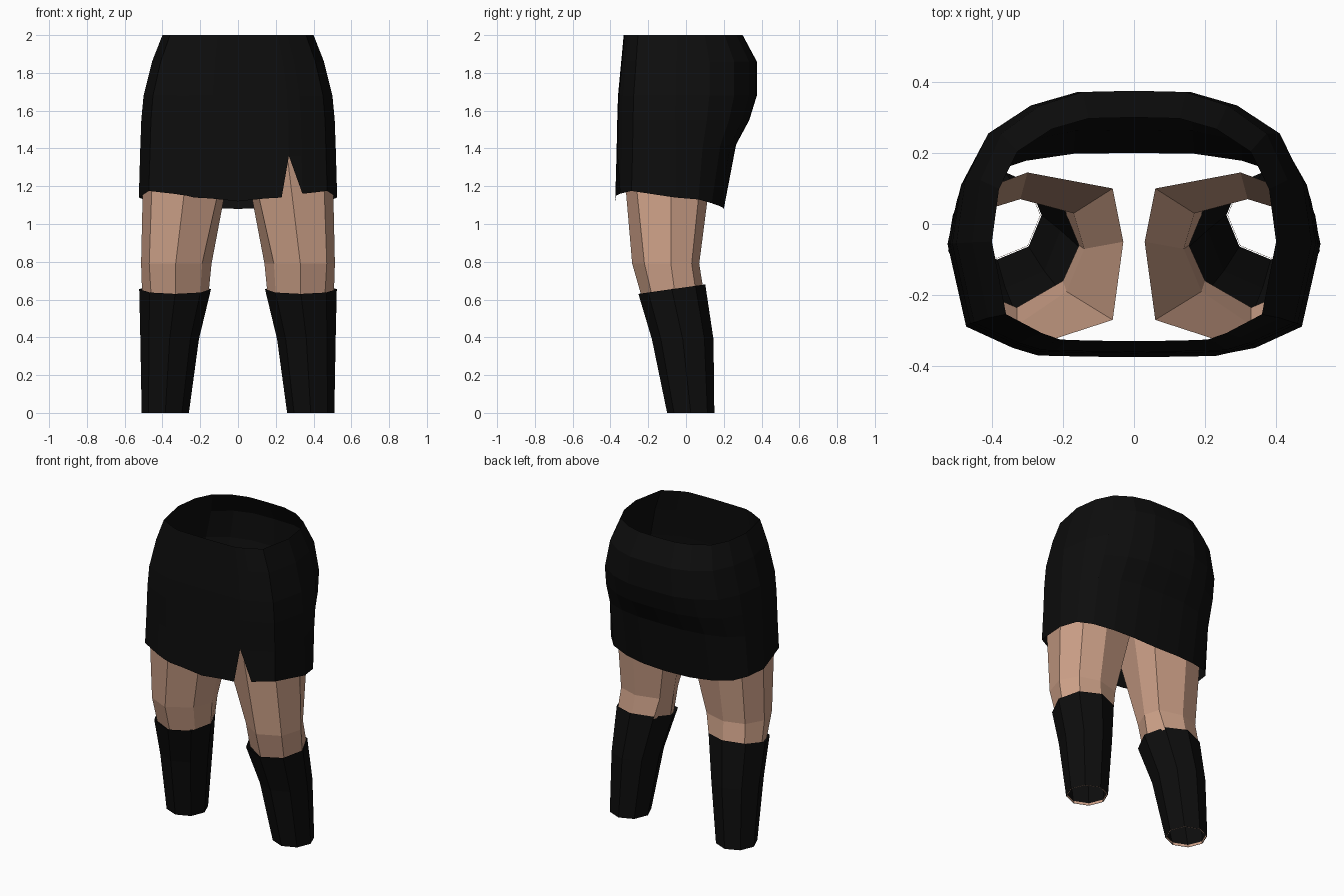
import bpy
from math import cos, sin, pi

if "Cube" in bpy.data.objects:
    bpy.data.objects.remove(bpy.data.objects["Cube"])


def material(name, rgb):
    m = bpy.data.materials.new(name)
    m.diffuse_color = (*rgb, 1)
    m.use_nodes = True
    m.node_tree.nodes["Principled BSDF"].inputs["Base Color"].default_value = m.diffuse_color
    return m


BLACK = material("black cloth", (0.004, 0.004, 0.004))
SKIN = material("skin", (0.62, 0.36, 0.25))


def build(name, verts, faces, mat, mirror=False):
    me = bpy.data.meshes.new(name)
    me.from_pydata(verts, [], faces)
    me.materials.append(mat)
    ob = bpy.data.objects.new(name, me)
    bpy.context.collection.objects.link(ob)
    if mirror:
        ob.modifiers.new("mirror", 'MIRROR').use_mirror_merge = False
    return ob


def tube_faces(rings, n):
    # rings run top to bottom, points counter-clockwise seen from above
    return [(r * n + i, (r + 1) * n + i, (r + 1) * n + (i + 1) % n, r * n + (i + 1) % n)
            for r in range(rings - 1) for i in range(n)]


def tube(name, rings, mat):
    n = len(rings[0])
    return build(name, [p for r in rings for p in r], tube_faces(len(rings), n), mat, True)


def octagon(cx, cy, rx, ry, z, tilt=0.0):
    return [(cx + rx * cos(a), cy + ry * sin(a), z + tilt * sin(a))
            for a in (pi + i * pi / 4 for i in range(8))]


# Skirt: half outline (x, y, hem height), front centre to back centre
half = [(0, -1, 1.12), (.27, -.995, 1.135), (.44, -.99, 1.14), (.52, -.985, 1.15),
        (.65, -.93, 1.16), (.9, -.77, 1.175), (1, -.15, 1.14), (.95, .33, 1.13),
        (.82, .68, 1.11), (.58, .89, 1.095), (.32, .99, 1.085), (0, 1, 1.08)]
outline = half + [(-x, y, z) for x, y, z in half[-2:0:-1]]
# height, half width, front depth, back depth
levels = [(2, .40, .33, .30), (1.86, .455, .343, .375), (1.68, .50, .36, .375),
          (1.55, .512, .364, .335), (1.39, .518, .368, .265), (None, .525, .375, .20)]
verts = []
for z, w, front, back in levels:
    for x, y, hem in outline:
        zz = hem if z is None else z + (.03 * y if z == 1.39 else 0)
        verts.append((x * w, y * (front if y < 0 else back), zz))
n = len(outline)
faces = tube_faces(len(levels), n)
# Slit: two hem quads become triangles
top, low = 4 * n, 5 * n
faces[top + 2] = (top + 2, low + 2, top + 3)
faces[top + 3] = (top + 3, low + 4, top + 4)
build("skirt", verts, faces, BLACK)

# Thighs, open at both ends
thigh = [
    (1.37, 0, [(.03, -.05), (.06, -.27), (.26, -.335), (.45, -.28),
               (.50, -.08), (.45, .09), (.30, .145), (.06, .10)]),
    (.79, 0, [(.14, -.07), (.19, -.19), (.33, -.285), (.47, -.22),
              (.513, -.08), (.45, .03), (.32, .07), (.17, .03)]),
    (.64, .15, [(.155, -.06), (.20, -.16), (.33, -.235), (.46, -.18),
                (.508, -.06), (.46, .05), (.33, .09), (.20, .05)])]
tube("thighs", [[(x, y, z + t * (y + .07)) for x, y in pts] for z, t, pts in thigh], SKIN)

# Stockings
tube("stockings", [octagon(.333, -.075, .19, .177, .655, .025),
                   octagon(.362, -.0175, .155, .163, .39),
                   octagon(.385, .025, .125, .125, 0)], BLACK)

# Thin skin band inside the ankle opening
tube("ankles", [octagon(.385, .025, .122, .122, .015),
                octagon(.385, .025, .121, .121, 0)], SKIN)
